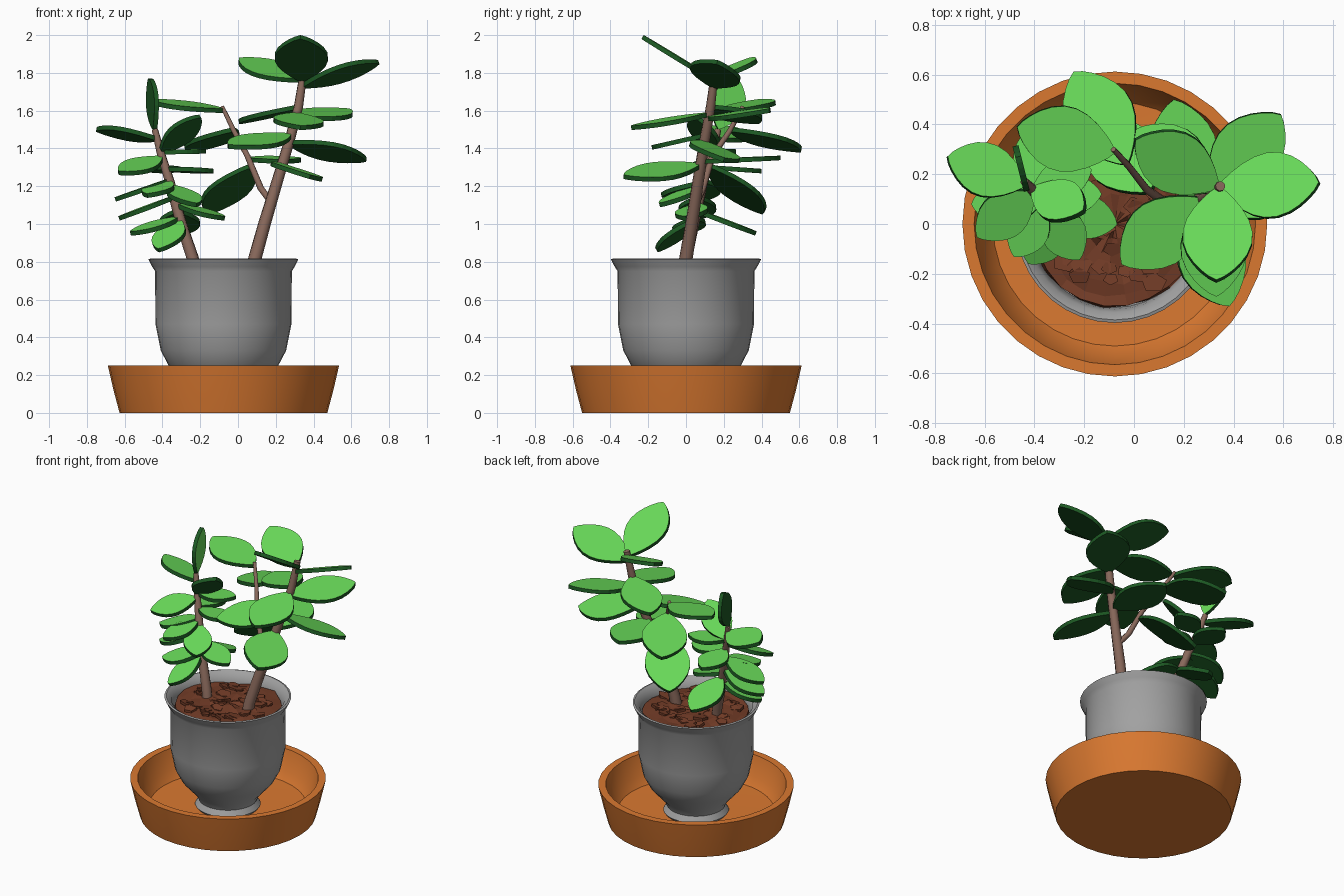
import bpy, math, random
from mathutils import Vector

if "Cube" in bpy.data.objects:
    bpy.data.objects.remove(bpy.data.objects["Cube"])

random.seed(4)
CX = -0.077          # pot and saucer centre
UP = Vector((0, 0, 1))


def mat(name, r, g, b):
    m = bpy.data.materials.new(name)
    m.diffuse_color = (r, g, b, 1)
    m.use_nodes = True
    m.node_tree.nodes["Principled BSDF"].inputs["Base Color"].default_value = m.diffuse_color
    return m


TERRACOTTA = mat("terracotta_orange", 0.70, 0.19, 0.03)
GREY = mat("pot_grey", 0.36, 0.36, 0.36)
SOIL = mat("soil_brown", 0.17, 0.045, 0.02)
BARK = mat("bark_brown", 0.25, 0.14, 0.105)
LEAF = mat("leaf_green", 0.14, 0.70, 0.10)
LEAF_DARK = mat("leaf_dark_green", 0.012, 0.10, 0.017)


def mesh_object(name, verts, faces, mats, smooth=None):
    me = bpy.data.meshes.new(name)
    me.from_pydata([tuple(v) for v in verts], [], faces)
    ob = bpy.data.objects.new(name, me)
    bpy.context.collection.objects.link(ob)
    for m in mats:
        me.materials.append(m)
    if smooth:
        bpy.ops.object.select_all(action='DESELECT')
        ob.select_set(True)
        bpy.context.view_layer.objects.active = ob
        bpy.ops.object.shade_smooth_by_angle(angle=math.radians(smooth))
    return ob


def lathe(name, profile, material, seg=36, smooth=None, jitter=0.0):
    """Spin (radius, z) points, listed from bottom centre to top centre."""
    verts, faces = [(CX, 0, profile[0][1])], []
    rings = profile[1:-1]
    for r, z in rings:
        for i in range(seg):
            a = 2 * math.pi * (i + random.uniform(-4, 4) * jitter) / seg
            rr = r + random.uniform(-jitter, jitter) * 0.6
            verts.append((CX + rr * math.cos(a), rr * math.sin(a),
                          z + random.uniform(-jitter, jitter)))
    verts.append((CX, 0, profile[-1][1]))
    top, last = len(verts) - 1, 1 + (len(rings) - 1) * seg
    for i in range(seg):
        j = (i + 1) % seg
        faces.append((0, 1 + j, 1 + i))
        for k in range(len(rings) - 1):
            a, b = 1 + k * seg, 1 + (k + 1) * seg
            faces.append((a + i, a + j, b + j, b + i))
        faces.append((last + i, last + j, top))
    return mesh_object(name, verts, faces, [material], smooth)


# Saucer, pot and rough soil
lathe("saucer", [(0, 0), (0.55, 0), (0.582, 0.12), (0.612, 0.25), (0.565, 0.25),
                 (0.53, 0.12), (0.49, 0.065), (0, 0.055)], TERRACOTTA, smooth=45)
lathe("pot", [(0, 0.056), (0.19, 0.056), (0.205, 0.075), (0.182, 0.11), (0.20, 0.15),
              (0.29, 0.25), (0.332, 0.33), (0.36, 0.47), (0.362, 0.75), (0.378, 0.775),
              (0.397, 0.813), (0.385, 0.817), (0.355, 0.795), (0.342, 0.75),
              (0.335, 0.70), (0, 0.70)], GREY, smooth=45)
lathe("soil", [(0, 0.71), (0.335, 0.71), (0.335, 0.755), (0.29, 0.76), (0.24, 0.765),
               (0.18, 0.765), (0.12, 0.77), (0.06, 0.77), (0, 0.77)], SOIL,
      seg=22, jitter=0.012)

# Loose crumbs of soil: tilted flat chips
for n in range(40):
    a, r, s = random.uniform(0, 6.28), 0.29 * math.sqrt(random.random()), random.uniform(0.03, 0.055)
    tx, ty = random.uniform(-.3, .3), random.uniform(-.3, .3)
    pts = []
    for dz in (-0.012, 0.006):
        for k in range(5):
            t = k * 2 * math.pi / 5 + a
            x, y = s * math.cos(t), s * 0.75 * math.sin(t)
            pts.append((CX + r * math.cos(a) + x, r * math.sin(a) + y,
                        0.77 + dz + tx * x + ty * y))
    mesh_object(f"soil_chip_{n}", pts, [(4, 3, 2, 1, 0), (5, 6, 7, 8, 9)] +
                [(k, (k + 1) % 5, 5 + (k + 1) % 5, 5 + k) for k in range(5)], [SOIL])


def stem(name, pts):
    """Tapered tube through (x, y, z, radius) points."""
    cu = bpy.data.curves.new(name, 'CURVE')
    cu.dimensions = '3D'
    cu.bevel_depth = 1.0
    cu.bevel_resolution = 2
    cu.use_fill_caps = True
    sp = cu.splines.new('POLY')
    sp.points.add(len(pts) - 1)
    for p, (x, y, z, r) in zip(sp.points, pts):
        p.co, p.radius = (x, y, z, 1), r
    ob = bpy.data.objects.new(name, cu)
    bpy.context.collection.objects.link(ob)
    cu.materials.append(BARK)
    bpy.ops.object.select_all(action='DESELECT')
    ob.select_set(True)
    bpy.context.view_layer.objects.active = ob
    bpy.ops.object.convert(target='MESH')
    bpy.ops.object.shade_smooth_by_angle(angle=math.radians(50))


def on_stem(pts, z):
    """Point on the stem at height z."""
    for a, b in zip(pts, pts[1:]):
        if z <= b[2] or b is pts[-1]:
            t = min(1, max(0, (z - a[2]) / (b[2] - a[2])))
            return Vector(a[:3]).lerp(Vector(b[:3]), t)


def leaf(name, base, tip, roll, thick=0.024, ratio=0.64):
    """Pointed oval slab: light top, dark sides and underside."""
    d = tip - base
    length = d.length
    d.normalize()
    s = d.cross(UP).normalized()
    n = s.cross(d)
    r = math.radians(roll)
    s = s * math.cos(r) + n * math.sin(r)
    n = s.cross(d)
    ts = [0.06, 0.14, 0.24, 0.36, 0.48, 0.6, 0.72, 0.82, 0.9, 0.96]
    half = [0.5 * ratio * length * math.sin(math.pi * t ** 1.1) ** 0.75 for t in ts]
    outline = [base] + [base + d * (length * t) + s * w for t, w in zip(ts, half)] + [tip]
    outline += [base + d * (length * t) - s * w for t, w in zip(ts[::-1], half[::-1])]
    c = len(outline)
    verts = [p + n * thick / 2 for p in outline] + [p - n * thick / 2 for p in outline]
    faces = [tuple(range(c)), tuple(range(2 * c - 1, c - 1, -1))]
    faces += [(i, c + i, c + (i + 1) % c, (i + 1) % c) for i in range(c)]
    ob = mesh_object(name, verts, faces, [LEAF, LEAF_DARK])
    for p in ob.data.polygons[1:]:
        p.material_index = 1


right_stem = [(0.075, -0.01, 0.72, 0.038), (0.09, 0.0, 0.82, 0.036), (0.14, 0.03, 1.0, 0.034),
              (0.20, 0.06, 1.2, 0.031), (0.275, 0.10, 1.45, 0.028), (0.32, 0.13, 1.62, 0.025),
              (0.347, 0.152, 1.80, 0.020)]
branch = [(0.18, 0.055, 1.11, 0.018), (0.12, 0.09, 1.19, 0.018), (0.05, 0.14, 1.36, 0.016),
          (-0.02, 0.23, 1.49, 0.014), (-0.083, 0.30, 1.62, 0.011)]
left_stem = [(-0.225, -0.01, 0.72, 0.034), (-0.24, 0.0, 0.82, 0.033), (-0.30, 0.04, 1.0, 0.030),
             (-0.36, 0.09, 1.22, 0.026), (-0.41, 0.14, 1.38, 0.022), (-0.44, 0.17, 1.50, 0.017)]

# Leaves: height on the stem, tip position, roll in degrees
right_leaves = [
    (1.73, 0.745, 0.165, 1.857, 17), (1.76, 0.33, -0.23, 1.99, 0), (1.76, 0.005, 0.34, 1.87, 14),
    (1.56, 0.59, 0.44, 1.60, -8), (1.58, 0.33, -0.29, 1.51, 4), (1.62, 0.01, 0.38, 1.54, 4),
    (1.47, -0.05, -0.16, 1.41, 10), (1.43, 0.68, 0.20, 1.34, 15), (1.31, 0.38, -0.33, 1.25, 15),
    (1.33, 0.16, 0.50, 1.35, 0)]
branch_leaves = [
    (1.60, -0.47, 0.39, 1.65, 5), (1.50, -0.24, 0.61, 1.39, 5), (1.31, -0.16, 0.41, 1.06, 0)]
left_leaves = [
    (1.50, -0.465, 0.27, 1.77, -90), (1.45, -0.75, 0.27, 1.50, -15), (1.38, -0.20, 0.05, 1.57, 20),
    (1.35, -0.63, -0.05, 1.27, 14), (1.29, -0.13, 0.12, 1.28, 3), (1.23, -0.65, 0.08, 1.13, 0),
    (1.22, -0.48, -0.13, 1.15, 0), (1.10, -0.07, 0.0, 1.03, -5), (1.02, -0.42, -0.155, 0.86, 0),
    (1.03, -0.57, -0.01, 0.95, 8), (1.07, -0.30, 0.37, 0.95, 0), (1.14, -0.63, 0.05, 1.03, 0),
    (1.30, -0.40, 0.40, 1.28, 0), (1.20, -0.22, -0.14, 1.10, 0), (1.38, -0.17, 0.22, 1.385, 0)]

for name, pts, leaves in (("right_stem", right_stem, right_leaves),
                          ("side_branch", branch, branch_leaves),
                          ("left_stem", left_stem, left_leaves)):
    stem(name, pts)
    for i, (h, x, y, z, roll) in enumerate(leaves):
        leaf(f"{name}_leaf_{i + 1}", on_stem(pts, h), Vector((x, y, z)), roll)
